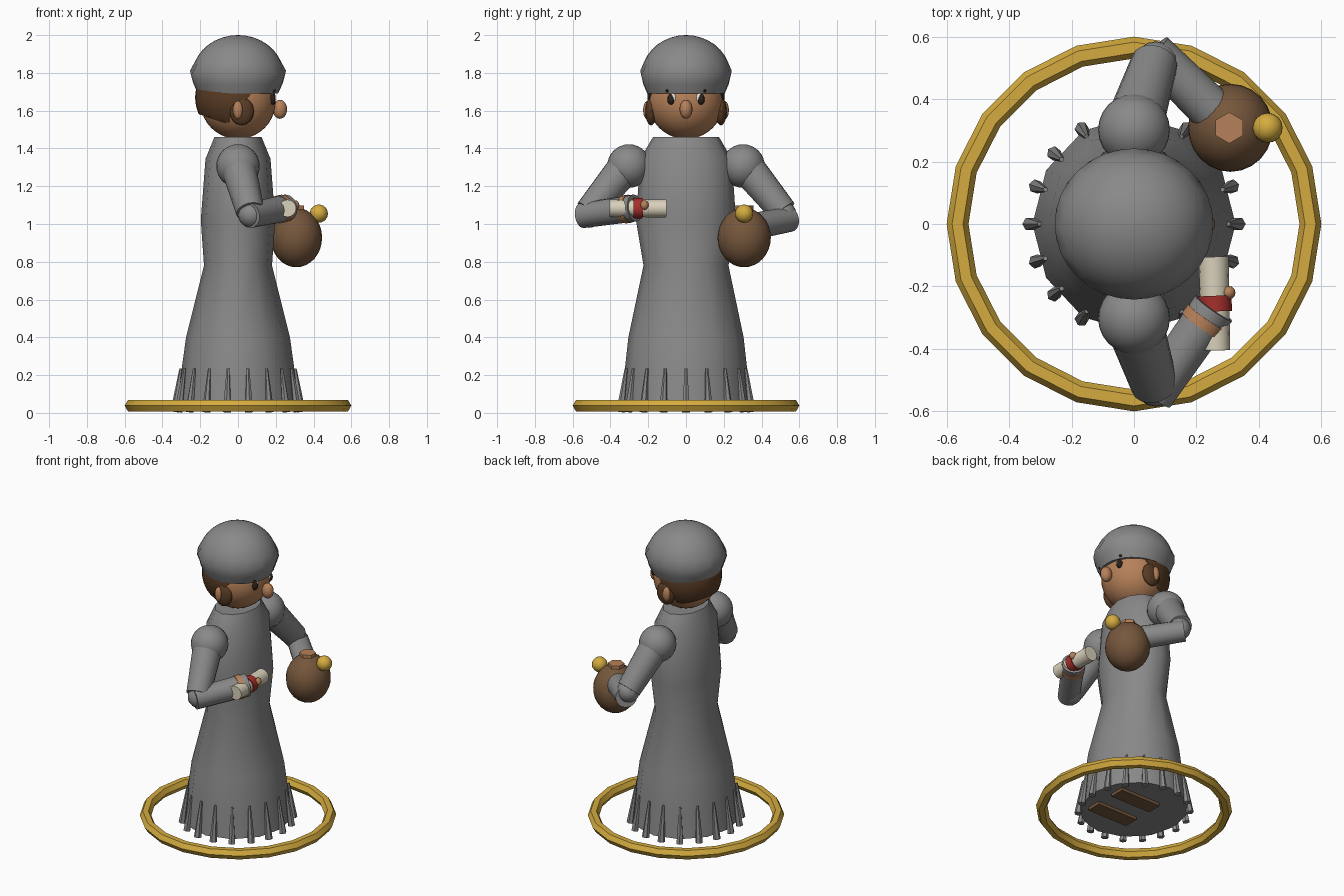
import bpy, bmesh
from math import pi, cos, sin, radians
from mathutils import Vector, Matrix

cube = bpy.data.objects.get("Cube")
if cube:
    bpy.data.objects.remove(cube, do_unlink=True)


def material(name, r, g, b):
    m = bpy.data.materials.new(name)
    m.use_nodes = True
    m.diffuse_color = (r, g, b, 1)
    m.node_tree.nodes["Principled BSDF"].inputs["Base Color"].default_value = (r, g, b, 1)
    return m


GREY = material("grey cloth", .25, .25, .25)
GOLD = material("gold", .66, .41, .05)
SKIN = material("skin", .47, .22, .1)
HAIR = material("dark brown hair", .1, .045, .018)
LEATHER = material("brown leather", .18, .095, .045)
PAPER = material("cream paper", .7, .64, .5)
RED = material("red ribbon", .38, .03, .025)
WHITE = material("eye white", .85, .85, .85)
DARK = material("eye dark", .025, .015, .01)


def finish(name, bm, mat, angle=45):
    bmesh.ops.recalc_face_normals(bm, faces=bm.faces)
    me = bpy.data.meshes.new(name)
    bm.to_mesh(me)
    bm.free()
    me.materials.append(mat)
    me.shade_smooth()
    me.set_sharp_from_angle(angle=radians(angle))
    ob = bpy.data.objects.new(name, me)
    bpy.context.collection.objects.link(ob)
    return ob


def ball_mesh(loc, size, seg=24, rings=16):
    bm = bmesh.new()
    mat = Matrix.Translation(loc) @ Matrix.Diagonal((*size, 1))
    bmesh.ops.create_uvsphere(bm, u_segments=seg, v_segments=rings, radius=1, matrix=mat)
    return bm


def ball(name, loc, size, mat, seg=24, rings=16):
    return finish(name, ball_mesh(loc, size, seg, rings), mat)


def tube(name, a, b, r1, r2, mat, seg=16):
    a, b = Vector(a), Vector(b)
    turn = (b - a).to_track_quat('Z', 'Y').to_matrix().to_4x4()
    bm = bmesh.new()
    bmesh.ops.create_cone(bm, cap_ends=True, segments=seg, radius1=r1, radius2=r2,
                          depth=(b - a).length, matrix=Matrix.Translation((a + b) / 2) @ turn)
    return finish(name, bm, mat)


def lathe(name, rings, seg, mat, wave=None):
    """Loft of elliptical rings (z, rx, ry); the ring numbered wave is scalloped."""
    bm = bmesh.new()
    loops = []
    for k, (z, rx, ry) in enumerate(rings):
        loop = []
        for i in range(seg):
            a = 2 * pi * i / seg
            dz = .012 * (-1) ** i if k == wave else 0
            loop.append(bm.verts.new((rx * cos(a), ry * sin(a), z + dz)))
        loops.append(loop)
    for lo, hi in zip(loops, loops[1:]):
        for i in range(seg):
            j = (i + 1) % seg
            bm.faces.new((lo[i], lo[j], hi[j], hi[i]))
    bm.faces.new(loops[0][::-1])
    bm.faces.new(loops[-1])
    return finish(name, bm, mat)


# Ground ring
bm = bmesh.new()
grid = [[bm.verts.new(((.565 + .035 * cos(v * pi / 3)) * cos(u * pi / 10),
                       (.565 + .035 * cos(v * pi / 3)) * sin(u * pi / 10),
                       .038 + .035 * sin(v * pi / 3))) for v in range(6)] for u in range(20)]
for u in range(20):
    for v in range(6):
        n, w = (u + 1) % 20, (v + 1) % 6
        bm.faces.new((grid[u][v], grid[n][v], grid[n][w], grid[u][w]))
finish("ground_ring", bm, GOLD, 50)

# Robe with hem tassels
lathe("robe", [(.03, .325, .345), (.22, .3, .325), (.4, .275, .305), (.78, .18, .225),
               (1.02, .197, .265), (1.345, .172, .242), (1.46, .125, .175)], 12, GREY)
for i in range(18):
    c, s = cos(i * pi / 9), sin(i * pi / 9)
    tube(f"tassel_{i + 1}", (.335 * c, .352 * s, .005), (.302 * c, .322 * s, .235),
         .023, .008, GREY, 6)

# Shoe soles
for y in (-.11, .11):
    bm = bmesh.new()
    bmesh.ops.create_cube(bm, size=1, matrix=Matrix.Translation((.08, y, .03))
                          @ Matrix.Diagonal((.3, .1, .04, 1)))
    finish("shoe_sole", bm, LEATHER)

# Head, nose, eyes
ball("head", (0, 0, 1.65), (.2, .2, .2), SKIN, 32, 20)
ball("nose", (.222, 0, 1.607), (.038, .034, .05), SKIN, 16, 12)
for s in (-1, 1):
    ball("eye_white", (.18, s * .07, 1.667), (.015, .022, .026), WHITE, 12, 8)
    ball("eye_pupil", (.182, s * .079, 1.66), (.018, .02, .029), DARK, 12, 8)
    ball("brow_dot", (.18, s * .098, 1.706), (.02, .012, .01), DARK, 8, 6)
    ball("sideburn", (.02, s * .185, 1.597), (.064, .03, .075), HAIR, 16, 12)
    ball("ear", (0, s * .205, 1.603), (.026, .022, .048), SKIN, 16, 12)

# Hair shell, trimmed along the nape and the temples
bm = ball_mesh((-.01, 0, 1.67), (.217, .205, .215), 32, 24)
for co, no in (((-.06, 0, 1.53), (-.35, 0, -1)), ((.07, 0, 1.69), (1, 0, -.7)),
               ((0, 0, 1.76), (0, 0, 1))):
    geom = bm.verts[:] + bm.edges[:] + bm.faces[:]
    cut = bmesh.ops.bisect_plane(bm, geom=geom, plane_co=co, plane_no=no, clear_outer=True)
    edges = [e for e in cut["geom_cut"] if isinstance(e, bmesh.types.BMEdge)]
    bmesh.ops.contextual_create(bm, geom=edges)
finish("hair", bm, HAIR)

# Cap with scalloped rim
dome = [(1.785 + .215 * sin(t * pi / 18), .243 * cos(t * pi / 18), .236 * cos(t * pi / 18))
        for t in range(1, 9)] + [(2, .004, .004)]
lathe("cap", [(1.69, .212, .205), (1.74, .235, .226), (1.8, .254, .242)] + dome[1:],
      32, GREY, wave=2)

# Arms: shoulder, upper sleeve, forearm sleeve
arms = {"right": (-1, (.06, -.55, 1.045), (.255, -.27, 1.085)),
        "left": (1, (.06, .55, 1.025), (.27, .345, .985))}
for side, (s, elbow, hand) in arms.items():
    ball(f"{side}_shoulder", (0, s * .302, 1.307), (.115, .115, .115), GREY)
    tube(f"{side}_upper_arm", (.005, s * .33, 1.29), (.065, s * .515, 1.065), .092, .075, GREY)
    tube(f"{side}_forearm", elbow, hand, .067, .072, GREY)
    ball(f"{side}_elbow", (.07, s * .515, 1.05), (.07, .07, .07), GREY, 16, 12)

# Wrist band on the right sleeve
e, h = (Vector(p) for p in arms["right"][1:])
tube("wrist_band", e.lerp(h, .8), e.lerp(h, .9), .075, .075, SKIN)

# Scroll with ribbon and thumb
tube("scroll", (.262, -.405, 1.083), (.255, -.105, 1.083), .046, .048, PAPER)
tube("scroll_ribbon", (.26, -.28, 1.083), (.258, -.23, 1.083), .054, .054, RED)
ball("thumb", (.303, -.22, 1.1), (.022, .022, .025), SKIN, 12, 8)

# Pouch with neck and gold ball
ball("pouch", (.309, .308, .928), (.136, .141, .157), LEATHER)
tube("pouch_neck", (.305, .308, 1.05), (.305, .308, 1.097), .05, .05, SKIN, 6)
ball("gold_ball", (.428, .308, 1.055), (.048, .048, .048), GOLD, 16, 12)
